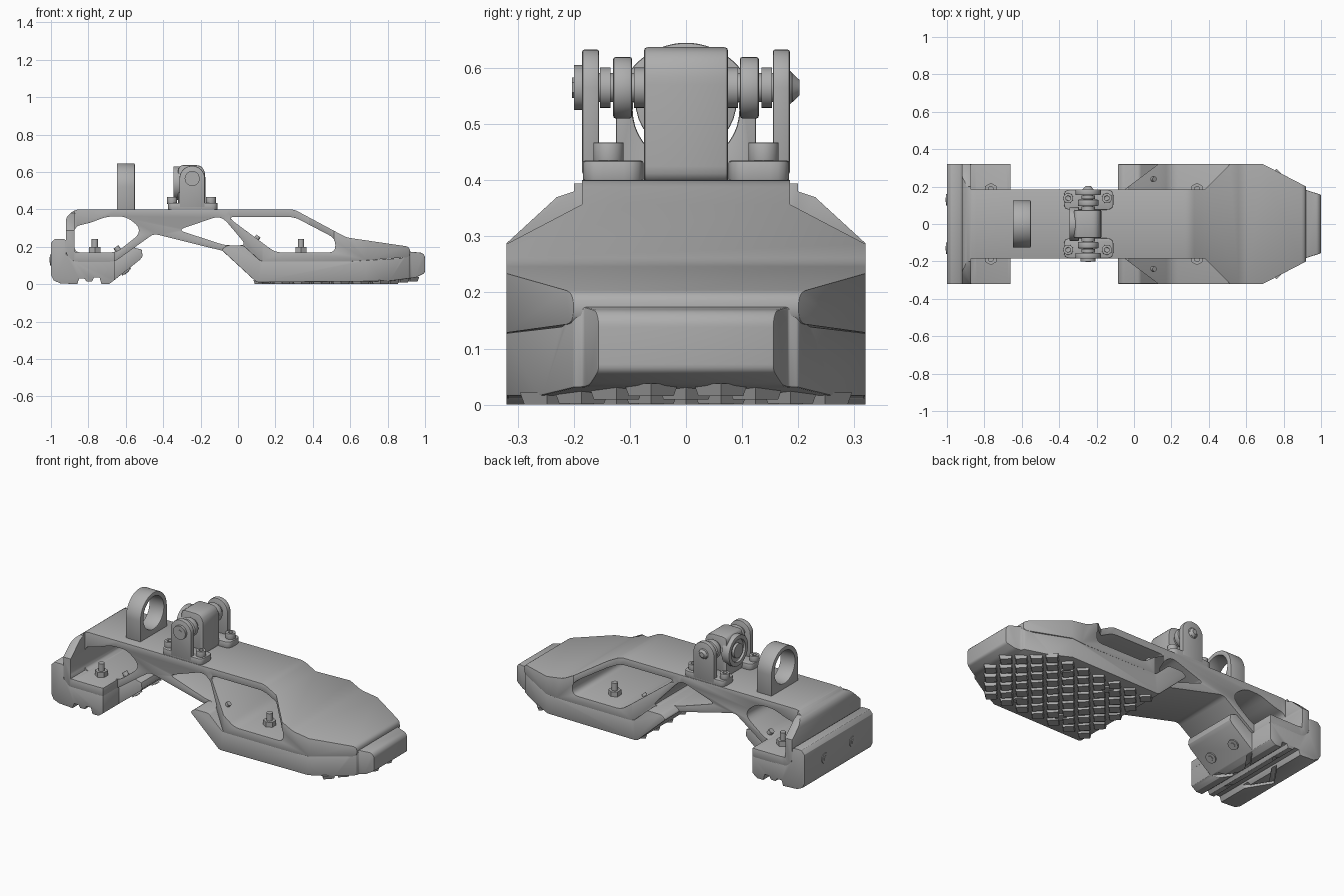
import bpy, bmesh, math
from mathutils import Vector, Matrix

if "Cube" in bpy.data.objects:
    bpy.data.objects.remove(bpy.data.objects["Cube"], do_unlink=True)

GREY = (0.42, 0.42, 0.42, 1)
grey = bpy.data.materials.new("plain grey")
grey.use_nodes = True
grey.diffuse_color = GREY
bsdf = next(n for n in grey.node_tree.nodes if n.type == 'BSDF_PRINCIPLED')
bsdf.inputs["Base Color"].default_value = GREY
bsdf.inputs["Roughness"].default_value = 0.6


def finish(name, bm):
    bmesh.ops.recalc_face_normals(bm, faces=bm.faces)
    me = bpy.data.meshes.new(name)
    bm.to_mesh(me)
    bm.free()
    me.materials.append(grey)
    ob = bpy.data.objects.new(name, me)
    bpy.context.collection.objects.link(ob)
    shade(me)
    return ob


def shade(me):
    me.shade_smooth()
    me.set_sharp_from_angle(angle=math.radians(32))


def rounded(pts, r, steps=4):
    """Round every corner of a polygon."""
    out = []
    for i, p in enumerate(pts):
        p, a, b = Vector(p), Vector(pts[i - 1]), Vector(pts[(i + 1) % len(pts)])
        s = p + (a - p).normalized() * min(r, (a - p).length * 0.45)
        e = p + (b - p).normalized() * min(r, (b - p).length * 0.45)
        for k in range(steps + 1):
            t = k / steps
            out.append(s * (1 - t) ** 2 + p * 2 * t * (1 - t) + e * t * t)
    return out


def arch(c, r, zc, base, n=20):
    """Round-topped upright outline."""
    arc = [(c + r * math.cos(math.pi * k / n), zc + r * math.sin(math.pi * k / n)) for k in range(n + 1)]
    return [(c + r, base)] + arc + [(c - r, base)]


def prism(name, pts, axis, a, b):
    """Extrude a 2D outline along an axis from a to b."""
    put = {'x': lambda p, d: (d, p[0], p[1]), 'y': lambda p, d: (p[0], d, p[1]),
           'z': lambda p, d: (p[0], p[1], d)}[axis]
    bm = bmesh.new()
    lo = [bm.verts.new(put(p, a)) for p in pts]
    hi = [bm.verts.new(put(p, b)) for p in pts]
    bm.faces.new(lo)
    bm.faces.new(hi[::-1])
    for i in range(len(pts)):
        bm.faces.new((lo[i - 1], lo[i], hi[i], hi[i - 1]))
    return finish(name, bm)


def cylinder(name, start, direction, r, depth, sides=28, r2=None):
    d = Vector(direction).normalized()
    bm = bmesh.new()
    bmesh.ops.create_cone(bm, cap_ends=True, segments=sides, radius1=r,
                          radius2=r if r2 is None else r2, depth=depth,
                          matrix=Matrix.Translation(Vector(start) + d * depth / 2)
                          @ d.to_track_quat('Z', 'Y').to_matrix().to_4x4())
    return finish(name, bm)


def bake(ob, cutters=(), bevel=0.0):
    """Cut the part, soften its edges, and remove the cutters."""
    for c in cutters:
        c.hide_render = True
        m = ob.modifiers.new("cut", 'BOOLEAN')
        m.operation, m.solver, m.object = 'DIFFERENCE', 'EXACT', c
    if bevel:
        m = ob.modifiers.new("soft edges", 'BEVEL')
        m.width, m.segments, m.limit_method = bevel, 2, 'ANGLE'
        m.angle_limit = math.radians(35)
    dg = bpy.context.evaluated_depsgraph_get()
    dg.update()
    me = bpy.data.meshes.new_from_object(ob.evaluated_get(dg))
    ob.modifiers.clear()
    ob.data = me
    shade(me)
    for c in cutters:
        bpy.data.objects.remove(c, do_unlink=True)
    return ob


def both_sides(pts, axis, a, b):
    """A pair of cutters mirrored across y = 0."""
    i = 0 if axis == 'x' else 1
    flip = [tuple(-v if k == i else v for k, v in enumerate(p)) for p in pts]
    return [prism("cutter", pts, axis, a, b), prism("cutter", flip, axis, a, b)]


# Rigid frame: side profile with windows, trimmed in plan
frame = prism("frame", rounded([(-.92, .16), (-.88, .12), (-.66, .12), (-.45, .27), (-.08, .178),
              (.03, .178), (.12, .122), (.6, .122), (.92, .145), (.92, .2), (.58, .25),
              (.3, .4), (-.87, .4), (-.92, .36)], .025), 'y', -.32, .32)
windows = [
    [(-.875, .17), (-.875, .31), (-.8, .325), (-.7, .362), (-.6, .362), (-.53, .31), (-.53, .265), (-.65, .17)],
    [(-.32, .29), (-.11, .362), (-.07, .345), (.045, .208), (-.07, .208)],
    [(-.045, .36), (.3, .36), (.52, .245), (.52, .17), (.2, .17), (-.03, .34)]]
cuts = [prism("cutter", rounded(w, .035), 'y', -.5, .5) for w in windows]
cuts += both_sides([(-.66, .185), (-.05, .185), (.15, .335), (-.66, .335)], 'z', 0, .6)
cuts += both_sides([(-.1, .185), (.26, .185), (.26, .34), (-.1, .34)], 'z', .345, .6)
cuts += both_sides([(.25, .185), (.38, .185), (.53, .338), (.25, .338)], 'z', .185, .6)
cuts += both_sides([(-.872, .185), (-.65, .185), (-.65, .345), (-.872, .345)], 'z', .171, .6)
cuts += both_sides([(.2, .6), (.2, .38), (.23, .37), (.35, .26), (.35, .6)], 'x', -1.1, -.86)
cuts += both_sides([(.68, .325), (.94, .19), (.94, .35), (.68, .35)], 'z', 0, .6)
bake(frame, cuts, .007)

# Rubber toe pad with raised rear lip and front cap
toe_pad = prism("toe_pad", rounded([(-.09, .185), (-.06, .208), (.03, .208), (.12, .125), (.6, .123),
                (.88, .14), (.9, .176), (.985, .168), (1, .15), (1, .06), (.95, .035),
                (.8, .016), (.1, .01)], .012), 'y', -.32, .32)
cuts = both_sides([(.68, .322), (.915, .2), (.92, .182), (1.02, .15), (1.02, .36), (.68, .36)], 'z', -.1, .5)
cuts += both_sides([(-.2, .185), (-.05, .185), (.15, .335), (-.2, .4)], 'z', .21, .4)
bake(toe_pad, cuts, .007)

# Toe tread: diamond blocks within the pad outline
bm = bmesh.new()
PITCH = .062
for i in range(18):
    for j in range(-5, 6):
        x, y = .13 + i * PITCH * .85, j * PITCH
        limit = .3 if x < .68 else .3 - (x - .68) * .55
        if (i + j) % 2 or abs(y) > limit or x > .95:
            continue
        rise = max(0, x - .8) * .13
        res = bmesh.ops.create_cone(bm, cap_ends=True, segments=4, radius1=.04, radius2=.048, depth=.022,
                                    matrix=Matrix.Translation((x, y, .011 + rise)))
bmesh.ops.scale(bm, vec=(1, 1, 1), verts=bm.verts)
finish("toe_tread", bm)

# Rubber heel pad with grooves and a narrow sloped block
heel_pad = prism("heel_pad", [(-.92, .235), (-.93, .242), (-.98, .242), (-1, .22), (-1, .05), (-.985, .02),
                 (-.95, .005), (-.86, 0), (-.85, .03), (-.82, .03), (-.81, .015), (-.78, .015),
                 (-.77, .035), (-.74, .035), (-.73, 0), (-.69, 0), (-.67, .015), (-.525, .13),
                 (-.51, .15), (-.515, .185), (-.57, .2), (-.66, .125), (-.88, .125), (-.918, .16)],
                 'y', -.32, .32)
cuts = both_sides([(-.66, .17), (-.4, .17), (-.4, .35), (-.66, .35)], 'z', -.1, .5)
for s in (-1, 1):
    for x in (-.95, -.78):
        cuts.append(prism("cutter", [(x, 0), (x + .03, 0), (x + .17, s * .2), (x + .14, s * .2)], 'z', -.05, .02))
bake(heel_pad, cuts, .006)

# Strap ring on the beam
ring = prism("strap_ring", arch(0, .125, .52, .395, 32), 'x', -.648, -.552)
bake(ring, [cylinder("cutter", (-.8, 0, .525), (1, 0, 0), .095, .4, 40)], .004)

# Ankle joint: centre block with a round bearing
PX, PZ = -.245, .565
block = prism("ankle_block", rounded([(-.32, .395), (-.32, .637), (-.2, .637), (-.175, .6), (-.175, .395)], .03),
              'y', -.075, .075)
bake(block, bevel=.006)
bearing = cylinder("ankle_bearing", (-.345, 0, .54), (1, 0, 0), .09, .05, 36)
bake(bearing, [cylinder("cutter", (-.36, 0, .54), (1, 0, 0), .065, .03, 36)], .003)
cylinder("bearing_core", (-.345, 0, .54), (1, 0, 0), .042, .05)

# Pivot pin with its head and dome
cylinder("pivot_pin", (PX, -.19, PZ), (0, 1, 0), .026, .38)
cylinder("pin_head", (PX, -.2, PZ), (0, 1, 0), .04, .018)
cylinder("pin_socket", (PX, -.203, PZ), (0, 1, 0), .018, .006, 6)
cylinder("pin_dome", (PX, .183, PZ), (0, 1, 0), .032, .019, 28, .014)

for s in (-1, 1):
    side = "left" if s < 0 else "right"
    # Side lugs, base feet and collars
    lug = prism(side + "_lug", arch(PX, .068, PZ, .41), 'y', s * .155, s * .185)
    bake(lug, bevel=.004)
    foot = prism(side + "_lug_foot", rounded([(-.375, s * .076), (-.11, s * .076), (-.11, s * .184),
                 (-.375, s * .184)], .035), 'z', .398, .435)
    bake(foot, bevel=.004)
    bake(cylinder(side + "_washer", (PX, s * .096, PZ), (0, s, 0), .055, .034), bevel=.005)
    for y in (.075, .135):
        cylinder(side + "_collar", (PX, s * y, PZ), (0, s, 0), .036, .018)
    for x in (-.352, -.145):
        bolt = cylinder(side + "_foot_bolt", (x, s * .138, .43), (0, 0, 1), .027, .037)
        bake(bolt, [cylinder("cutter", (x, s * .138, .45), (0, 0, 1), .014, .05, 6)], .003)
    # Studs and hex nuts on the frame floors
    for x in (-.765, .337):
        cylinder(side + "_nut", (x, s * .185, .165), (0, 0, 1), .035, .034, 6)
        cylinder(side + "_stud", (x, s * .185, .165), (0, 0, 1), .017, .078, 20)
    # Small screws on the struts and pads
    cylinder(side + "_strut_screw", (.1, s * .24, .245), (.63, 0, .77), .014, .016, 16)
    cylinder(side + "_heel_floor_screw", (-.635, s * .13, .175), (-.6, 0, .8), .016, .03, 16)
    for name, spot, way in (("heel_back", (-.996, s * .13, .13), (-1, 0, 0)),
                            ("heel_slope", (-.6, s * .09, .07), (.62, 0, -.78))):
        cylinder(side + "_" + name + "_screw", spot, way, .03, .008)
        cylinder(side + "_" + name + "_socket", spot, way, .015, .012, 6)
    for x in (.337, .62):
        cylinder(side + "_sole_screw", (x, s * .19, .02), (0, 0, -1), .03, .016, 20)
